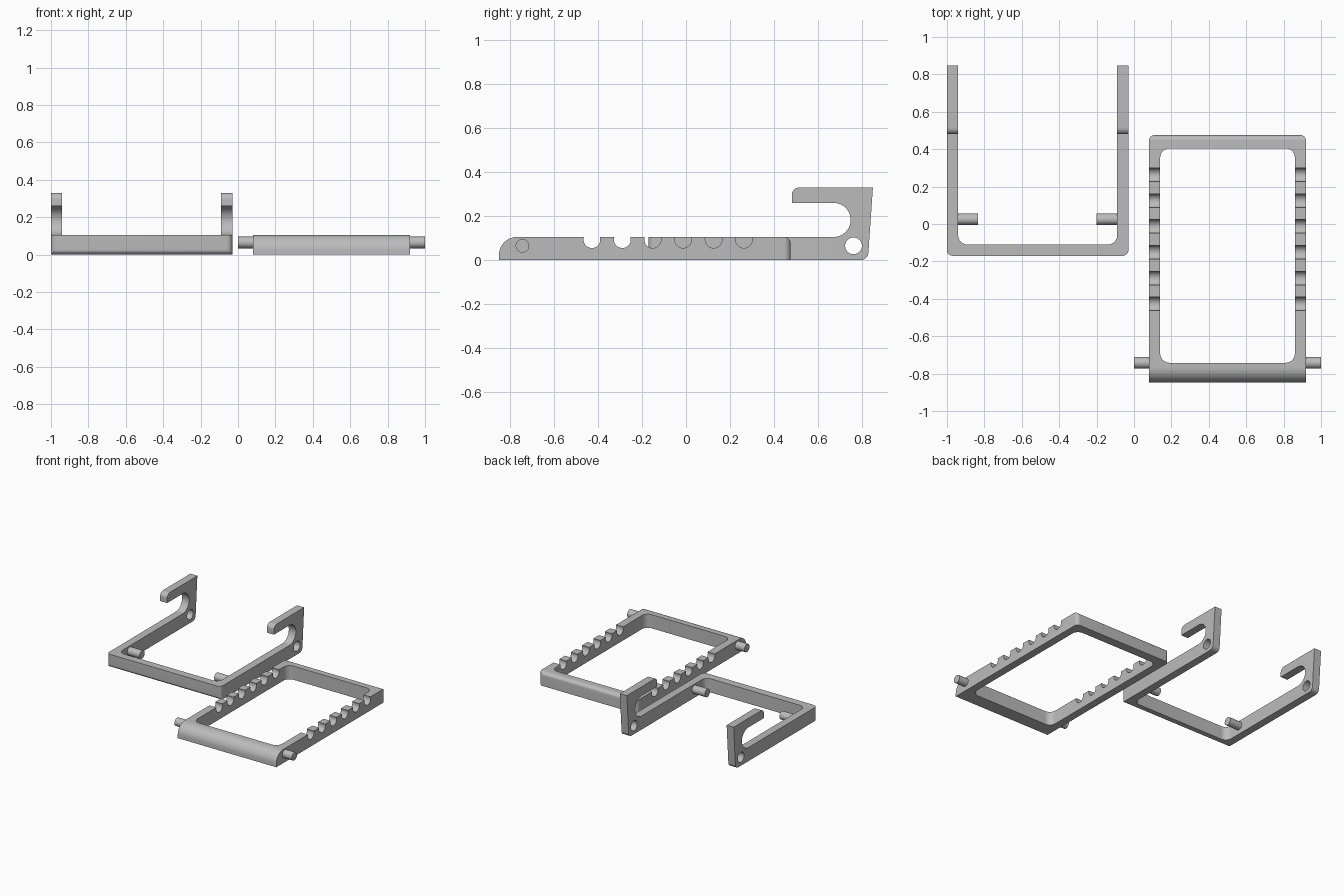
import bpy, bmesh, math
from mathutils import Vector

cube = bpy.data.objects.get("Cube")
if cube:
    bpy.data.objects.remove(cube, do_unlink=True)

gray = bpy.data.materials.new("light_gray")
gray.use_nodes = True
gray.diffuse_color = (0.5, 0.5, 0.5, 1)
gray.node_tree.nodes["Principled BSDF"].inputs["Base Color"].default_value = (0.5, 0.5, 0.5, 1)


def rounded(corners, steps=10):
    """Turn (a, b, radius) corners into an outline with true arc fillets."""
    pts = []
    for i, (a, b, r) in enumerate(corners):
        p = Vector((a, b))
        if r == 0:
            pts.append(p)
            continue
        u = (Vector(corners[i - 1][:2]) - p).normalized()
        v = (Vector(corners[(i + 1) % len(corners)][:2]) - p).normalized()
        half = u.angle(v) / 2
        start, end = p + u * r / math.tan(half), p + v * r / math.tan(half)
        centre = p + (u + v).normalized() * r / math.sin(half)
        s, e = start - centre, end - centre
        sweep = s.angle(e)
        for k in range(steps + 1):
            t = k / steps
            w = s * math.sin((1 - t) * sweep) + e * math.sin(t * sweep)
            pts.append(centre + w / math.sin(sweep))
    return [p for i, p in enumerate(pts) if (p - pts[i - 1]).length > 1e-5]


def prism(name, outline, axis, lo, hi):
    """Extrude an outline along x (outline is y, z) or z (outline is x, y)."""
    place = (lambda p, h: (h, p[0], p[1])) if axis == "x" else (lambda p, h: (p[0], p[1], h))
    bm = bmesh.new()
    ends = [[bm.verts.new(place(p, h)) for p in outline] for h in (lo, hi)]
    n = len(outline)
    bm.faces.new(ends[0][::-1])
    bm.faces.new(ends[1])
    for i in range(n):
        j = (i + 1) % n
        bm.faces.new((ends[0][i], ends[0][j], ends[1][j], ends[1][i]))
    bmesh.ops.recalc_face_normals(bm, faces=bm.faces)
    mesh = bpy.data.meshes.new(name)
    bm.to_mesh(mesh)
    bm.free()
    mesh.materials.append(gray)
    obj = bpy.data.objects.new(name, mesh)
    bpy.context.collection.objects.link(obj)
    return obj


def rod(name, y, z, r, x0, x1, sides=40):
    ring = [(y + r * math.cos(math.tau * i / sides), z + r * math.sin(math.tau * i / sides))
            for i in range(sides)]
    return prism(name, ring, "x", x0, x1)


def activate(obj):
    bpy.ops.object.select_all(action="DESELECT")
    obj.select_set(True)
    bpy.context.view_layer.objects.active = obj


def carve(obj, tool, operation="DIFFERENCE"):
    mod = obj.modifiers.new("carve", "BOOLEAN")
    mod.object, mod.operation, mod.solver = tool, operation, "EXACT"
    activate(obj)
    bpy.ops.object.modifier_apply(modifier=mod.name)
    bpy.data.objects.remove(tool, do_unlink=True)


def smooth(obj):
    activate(obj)
    bpy.ops.object.shade_smooth_by_angle(angle=math.radians(30))


T = 0.105      # rail height
PIN_Z = 0.065  # pivot height

# Hooked U frame: side silhouette trimmed by its plan
hook_side = rounded([
    (-0.17, 0, 0.03), (0.825, 0, 0.035), (0.848, 0.33, 0), (0.48, 0.33, 0.035),
    (0.48, 0.26, 0), (0.747, 0.26, 0.0774), (0.747, T, 0.0774), (-0.17, T, 0)])
u_plan = rounded([
    (-1, -0.17, 0.03), (-0.03, -0.17, 0.03), (-0.03, 1, 0), (-0.09, 1, 0),
    (-0.09, -0.11, 0.05), (-0.94, -0.11, 0.05), (-0.94, 1, 0), (-1, 1, 0)])
hook_frame = prism("hook_frame", hook_side, "x", -1.1, 0.1)
carve(hook_frame, prism("plan_tool", u_plan, "z", -0.1, 0.5), "INTERSECT")
carve(hook_frame, rod("hole_tool", 0.76, PIN_Z, 0.038, -1.1, 0.1))

# Notched rectangular frame
bar_side = rounded([
    (-0.848, 0, 0), (0.475, 0, 0), (0.475, T, 0.03), (-0.848, T, 0.08)])
outer = rounded([(0.08, -1, 0), (0.92, -1, 0), (0.92, 0.475, 0.03), (0.08, 0.475, 0.03)])
opening = rounded([
    (0.14, -0.742, 0.05), (0.86, -0.742, 0.05), (0.86, 0.405, 0.05), (0.14, 0.405, 0.05)])
notch_frame = prism("notch_frame", bar_side, "x", 0, 1)
carve(notch_frame, prism("outer_tool", outer, "z", -0.1, 0.5), "INTERSECT")
carve(notch_frame, prism("opening_tool", opening, "z", -0.1, 0.5))
for i in range(6):
    carve(notch_frame, rod("notch_tool", -0.427 + 0.138 * i, 0.093, 0.038, 0, 1))

# Pivot pins
pins = [
    rod("hook_frame_right_pin", 0.025, PIN_Z, 0.031, -0.95, -0.835),
    rod("hook_frame_left_pin", 0.025, PIN_Z, 0.031, -0.2, -0.08),
    rod("notch_frame_right_pin", -0.742, PIN_Z, 0.031, 0, 0.09),
    rod("notch_frame_left_pin", -0.742, PIN_Z, 0.031, 0.91, 1),
]

for part in [hook_frame, notch_frame] + pins:
    smooth(part)
